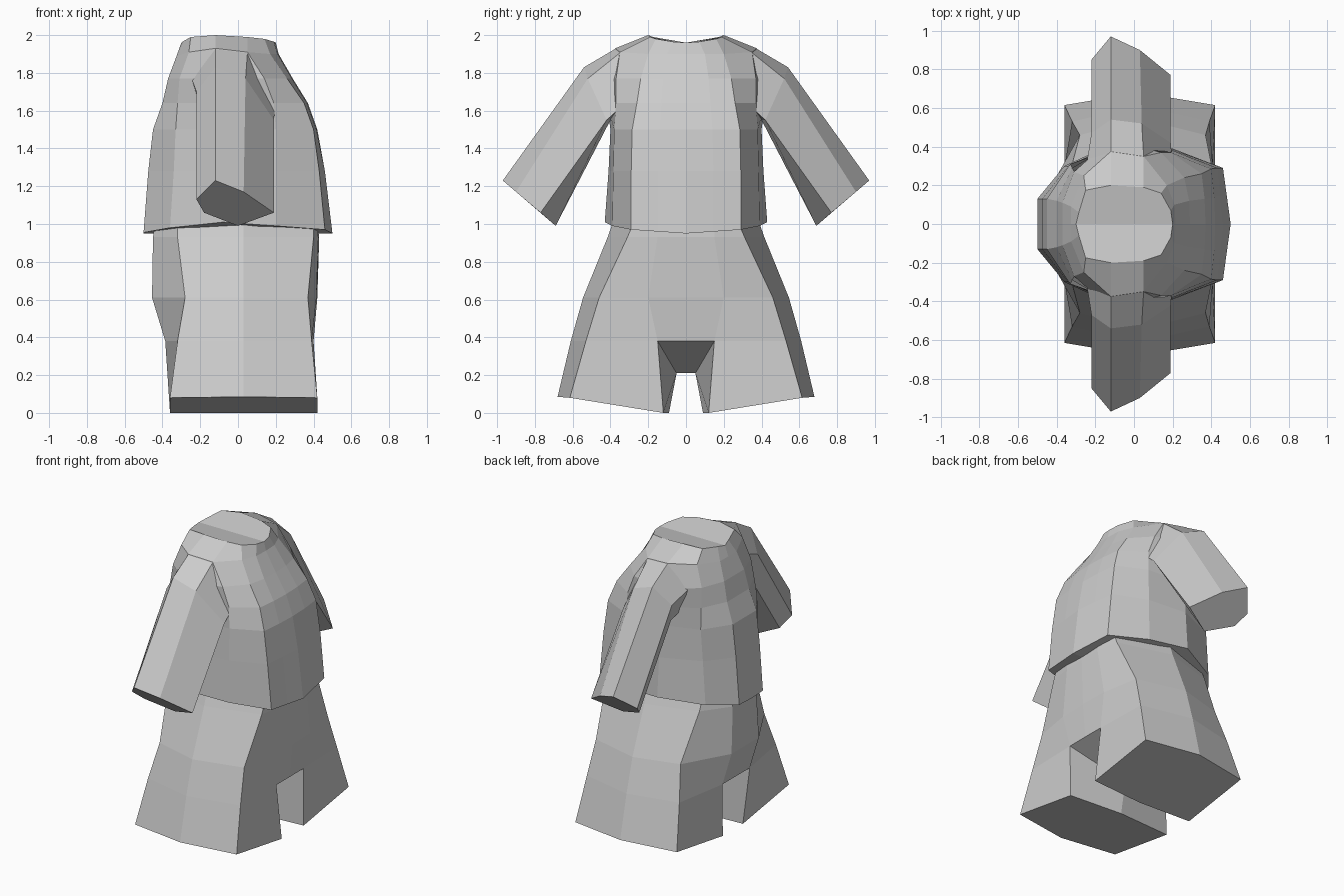
import bpy, bmesh

cloth = bpy.data.materials.new("grey_cloth")
cloth.diffuse_color = (0.6, 0.6, 0.6, 1)


def finish(name, bm):
    """Flat-shaded object mirrored from the +y half to the -y half."""
    bmesh.ops.recalc_face_normals(bm, faces=bm.faces)
    me = bpy.data.meshes.new(name)
    bm.to_mesh(me)
    bm.free()
    me.materials.append(cloth)
    ob = bpy.data.objects.new(name, me)
    bpy.context.collection.objects.link(ob)
    mod = ob.modifiers.new("mirror", 'MIRROR')
    mod.use_axis = (False, True, False)
    mod.merge_threshold = 0.0005


def loft(bm, rows, closed=False):
    """Join successive rows of points with quads; returns the vertex rows."""
    vs = [[bm.verts.new(p) for p in r] for r in rows]
    for a, b in zip(vs, vs[1:]):
        n = len(a)
        for i in range(n if closed else n - 1):
            j = (i + 1) % n
            bm.faces.new((a[i], a[j], b[j], b[i]))
    return vs


def level(z, xy):
    return [(x, y, z) for x, y in xy]


# Shirt body: half outlines from hem to neck, chest centre to back centre
bm = bmesh.new()
body = loft(bm, [
    [(.5, 0, .95), (.48, .145, .96), (.46, .29, .97), (.2, .39, .99),
     (-.08, .43, 1.01), (-.36, .3, .98), (-.5, .13, .955), (-.5, 0, .95)],
    level(1.28, [(.46, 0), (.445, .145), (.43, .29), (.2, .385),
                 (-.08, .41), (-.34, .3), (-.475, .13), (-.475, 0)]),
    level(1.5, [(.42, 0), (.415, .14), (.4, .285), (.2, .38),
                (-.08, .4), (-.33, .31), (-.45, .13), (-.45, 0)]),
    level(1.64, [(.37, 0), (.365, .13), (.35, .26), (.19, .37),
                 (-.1, .42), (-.32, .29), (-.4, .12), (-.4, 0)]),
    level(1.77, [(.29, 0), (.285, .12), (.26, .24), (.14, .37),
                 (-.12, .44), (-.31, .27), (-.37, .11), (-.37, 0)]),
    [(.215, 0, 1.9), (.21, .1, 1.9), (.17, .2, 1.9), (.05, .35, 1.91),
     (-.12, .375, 1.93), (-.26, .25, 1.91), (-.325, .09, 1.89), (-.325, 0, 1.89)],
    [(.2, 0, 1.96), (.19, .07, 1.965), (.14, .16, 1.98), (.05, .19, 1.99),
     (-.12, .2, 2.0), (-.25, .175, 1.99), (-.285, .06, 1.97), (-.3, 0, 1.96)],
])
bm.faces.new(body[0])
bm.faces.new(body[-1])
finish("shirt_body", bm)

# Sleeves: six-sided tubes from inside the shoulder to the cuff
bm = bmesh.new()
sleeve = loft(bm, [
    [(-.12, .37, 1.93), (.05, .345, 1.91), (.2, .3, 1.66),
     (0, .3, 1.6), (-.2, .3, 1.62), (-.25, .28, 1.78)],
    [(-.12, .54, 1.83), (.04, .52, 1.77), (.19, .42, 1.55),
     (0, .4, 1.55), (-.18, .42, 1.57), (-.22, .47, 1.7)],
    [(-.12, .97, 1.23), (.03, .9, 1.17), (.19, .77, 1.06),
     (0, .69, .99), (-.18, .77, 1.06), (-.22, .85, 1.13)],
], closed=True)
bm.faces.new(sleeve[0])
bm.faces.new(sleeve[-1])
finish("sleeves", bm)

# Shorts: waist to crotch as half outlines, then one leg
bm = bmesh.new()
hips = loft(bm, [
    level(1.0, [(.42, 0), (.42, .15), (.4, .28), (.03, .39),
                (-.32, .28), (-.44, .13), (-.44, 0)]),
    level(.93, [(.43, 0), (.425, .15), (.4, .31), (.03, .415),
                (-.32, .31), (-.45, .13), (-.45, 0)]),
    level(.61, [(.42, 0), (.415, .2), (.37, .46), (.03, .545),
                (-.28, .46), (-.455, .15), (-.455, 0)]),
    level(.38, [(.4, 0), (.4, .15), (.39, .53), (.03, .61),
                (-.32, .53), (-.385, .15), (-.385, 0)]),
])
bm.faces.new(hips[0])
front_c, *rim, back_c = hips[-1]
mid, mid_c = bm.verts.new((.03, .05, .21)), bm.verts.new((.03, 0, .21))
bm.faces.new((front_c, rim[0], mid, mid_c))
bm.faces.new((mid_c, mid, rim[-1], back_c))
top = rim + [mid]
foot = [bm.verts.new(p) for p in [
    (.42, .12, 0), (.42, .615, .08), (.03, .68, .085),
    (-.36, .615, .08), (-.36, .11, 0), (.03, .09, 0)]]
for i in range(6):
    j = (i + 1) % 6
    bm.faces.new((top[i], top[j], foot[j], foot[i]))
bm.faces.new(foot)
finish("shorts", bm)
